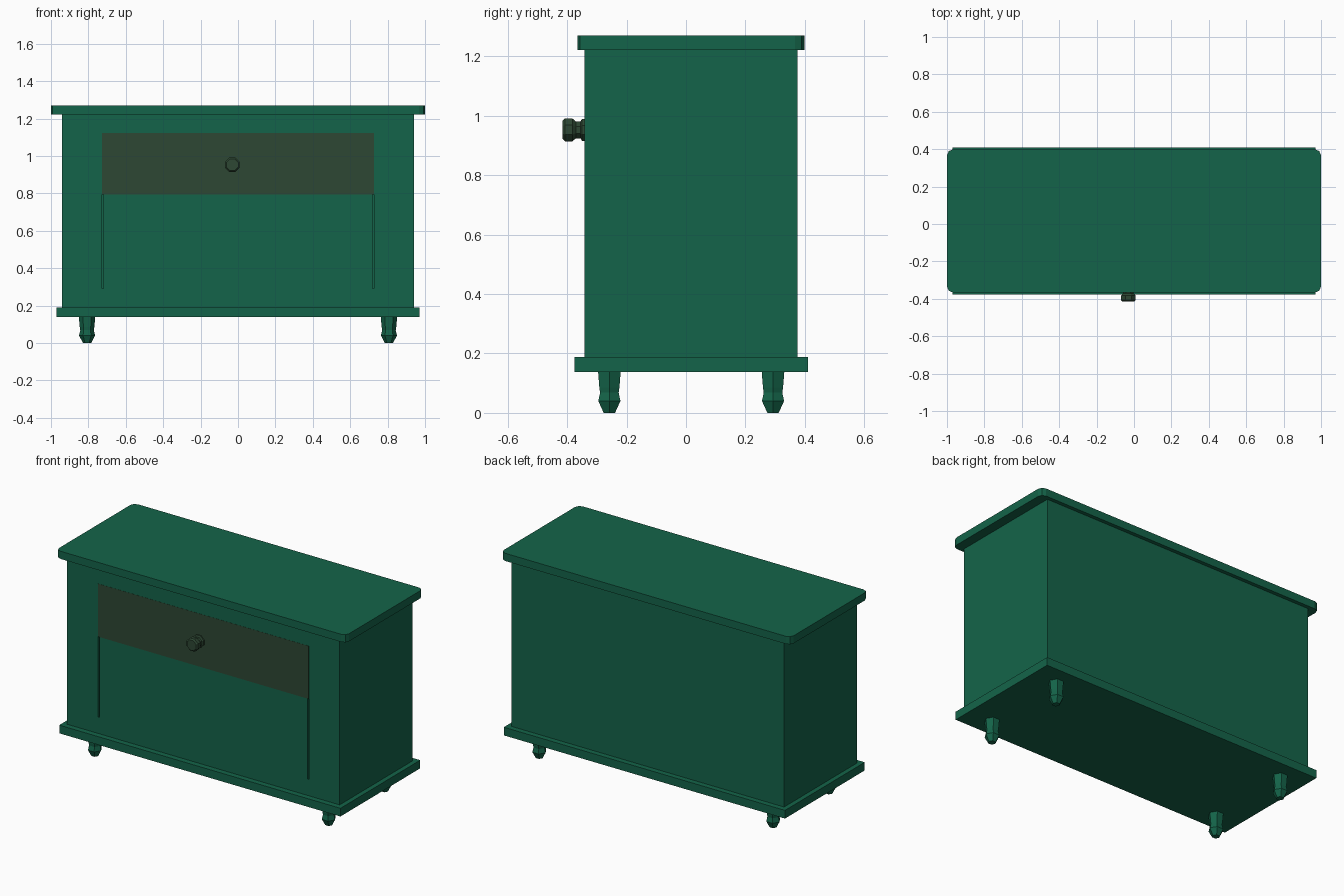
import bpy, bmesh, math
from mathutils import Matrix

if "Cube" in bpy.data.objects:
    bpy.data.objects.remove(bpy.data.objects["Cube"])


def material(name, rgb):
    m = bpy.data.materials.new(name)
    m.diffuse_color = (*rgb, 1)
    m.use_nodes = True
    m.node_tree.nodes["Principled BSDF"].inputs["Base Color"].default_value = m.diffuse_color
    return m


GREEN = material("green_paint", (0.007, 0.127, 0.067))
DARK = material("dark_paint", (0.026, 0.063, 0.033))


def finish(name, bm, mat):
    bmesh.ops.recalc_face_normals(bm, faces=bm.faces)
    me = bpy.data.meshes.new(name)
    bm.to_mesh(me)
    bm.free()
    ob = bpy.data.objects.new(name, me)
    bpy.context.collection.objects.link(ob)
    me.materials.append(mat)
    return ob


def box(name, x, y, z, mat=GREEN, corner=0):
    """Box from (min, max) ranges, optionally rounding the vertical edges."""
    bm = bmesh.new()
    bmesh.ops.create_cube(bm, size=1)
    for v in bm.verts:
        v.co = [r[0] if c < 0 else r[1] for c, r in zip(v.co, (x, y, z))]
    if corner:
        upright = [e for e in bm.edges
                   if abs(e.verts[0].co.z - e.verts[1].co.z) > 1e-4]
        bmesh.ops.bevel(bm, geom=upright, offset=corner, segments=2,
                        profile=0.5, affect='EDGES')
    return finish(name, bm, mat)


def turned(name, profile, sides, matrix, mat, phase=0):
    """Faceted lathe shape from (height, radius) pairs along local z."""
    bm = bmesh.new()
    rings = []
    for h, r in profile:
        ring = []
        for i in range(sides):
            a = phase + 2 * math.pi * i / sides
            ring.append(bm.verts.new((r * math.cos(a), r * math.sin(a), h)))
        rings.append(ring)
    for lo, hi in zip(rings, rings[1:]):
        for i in range(sides):
            j = (i + 1) % sides
            bm.faces.new((lo[i], lo[j], hi[j], hi[i]))
    bm.faces.new(rings[0])
    bm.faces.new(rings[-1])
    bm.transform(matrix)
    return finish(name, bm, mat)


FRONT, BACK = -0.341, 0.376

# Carcass with a front opening
body = box("body", (-0.94, 0.94), (FRONT, BACK), (0.18, 1.23))
cutter = box("opening_cutter", (-0.727, 0.727), (-0.5, 0.2), (0.29, 1.123))
cutter.hide_render = True
cutter.hide_viewport = True
cut = body.modifiers.new("opening", 'BOOLEAN')
cut.operation = 'DIFFERENCE'
cut.solver = 'EXACT'
cut.object = cutter

# Top and base slabs
box("top_board", (-1, 1), (-0.366, 0.399), (1.222, 1.27), corner=0.032)
box("base_board", (-0.97, 0.97), (-0.376, 0.41), (0.138, 0.189))

# Flush drawer, and lower door with slim gaps at its sides
box("drawer", (-0.727, 0.727), (FRONT - 0.001, 0.19), (0.793, 1.123), DARK)
box("door", (-0.718, 0.718), (FRONT, FRONT + 0.05), (0.29, 0.793))

# Octagonal drawer knob, turned towards the front
knob_profile = [(0, 0.040), (0.009, 0.040), (0.014, 0.031), (0.030, 0.031),
                (0.042, 0.042), (0.066, 0.042), (0.074, 0.034)]
knob_place = Matrix.Translation((-0.03, FRONT, 0.953)) @ Matrix.Rotation(math.pi / 2, 4, 'X')
turned("drawer_knob", knob_profile, 8, knob_place, DARK, math.pi / 8)

# Hexagonal turned feet
foot_profile = [(0, 0.022), (0.040, 0.043), (0.068, 0.036),
                (0.085, 0.039), (0.14, 0.044)]
for side, x in (("left", -0.807), ("right", 0.807)):
    for end, y in (("front", -0.258), ("back", 0.293)):
        turned(f"{end}_{side}_foot", foot_profile, 6,
               Matrix.Translation((x, y, 0)), GREEN)
